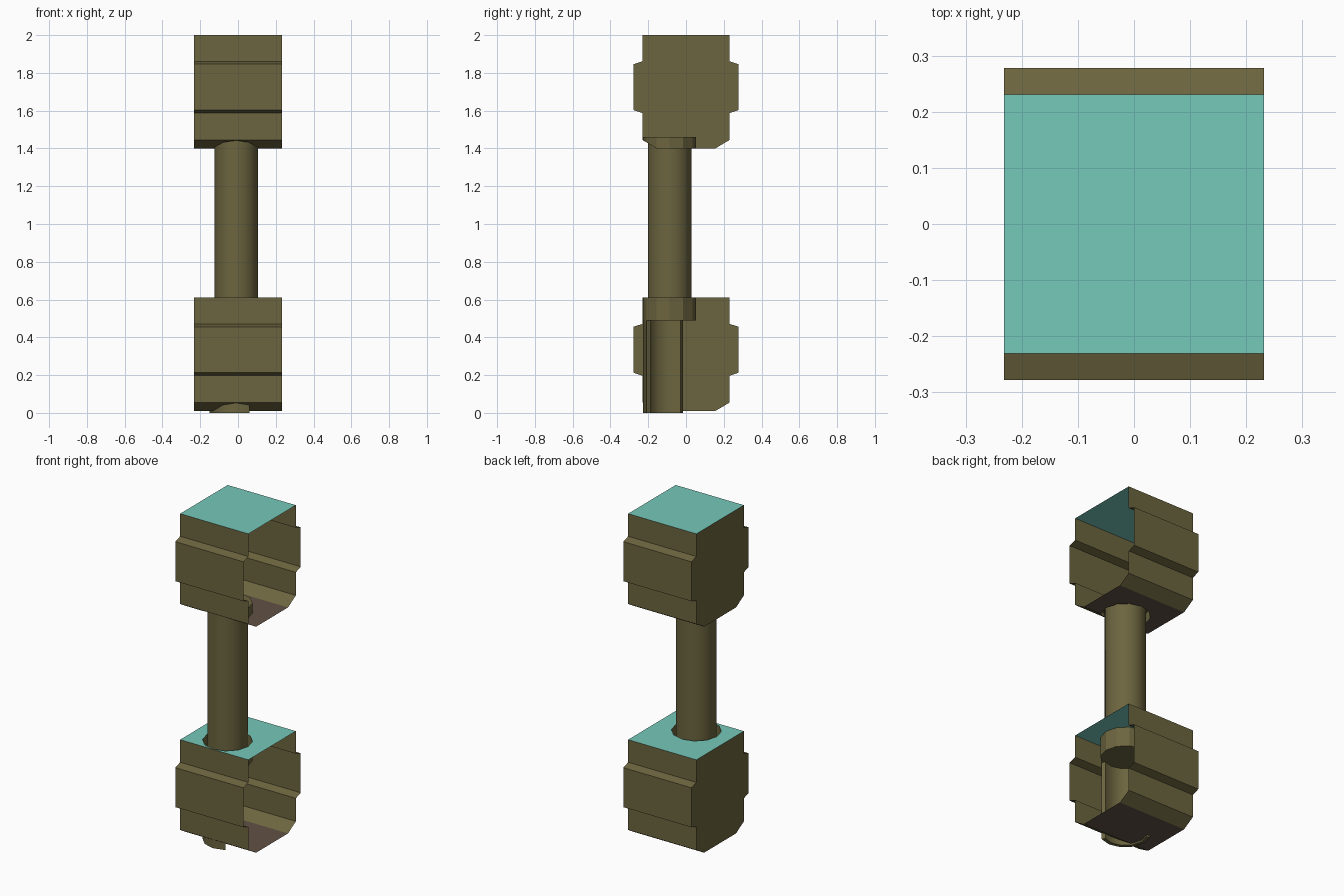
import bpy, bmesh
from math import cos, sin, radians, pi

if "Cube" in bpy.data.objects:
    bpy.data.objects.remove(bpy.data.objects["Cube"])

AXIS = (-0.01, -0.087)      # centre of the pipe
HALF_X = 0.232
BLOCK_H = 0.6


def material(name, col):
    m = bpy.data.materials.new(name)
    m.diffuse_color = (*col, 1)
    m.use_nodes = True
    m.node_tree.nodes["Principled BSDF"].inputs["Base Color"].default_value = m.diffuse_color
    return m


olive = material("olive", (0.15, 0.13, 0.05))
teal = material("teal", (0.18, 0.58, 0.49))
brown = material("brown", (0.12, 0.085, 0.06))


def add_object(name, bm, mats):
    me = bpy.data.meshes.new(name)
    bm.normal_update()
    bm.to_mesh(me)
    bm.free()
    ob = bpy.data.objects.new(name, me)
    bpy.context.collection.objects.link(ob)
    for m in mats:
        me.materials.append(m)
    return ob


def prism(profile, place_a, place_b):
    """Closed solid between two placed copies of a 2D profile."""
    bm = bmesh.new()
    a = [bm.verts.new(place_a(*p)) for p in profile]
    b = [bm.verts.new(place_b(*p)) for p in profile]
    n = len(profile)
    bm.faces.new(a)
    bm.faces.new(b[::-1])
    for i in range(n):
        j = (i + 1) % n
        bm.faces.new((a[i], b[i], b[j], a[j]))
    bmesh.ops.recalc_face_normals(bm, faces=bm.faces)
    return bm


def arc(r, start, end, steps):
    angs = [radians(start + (end - start) * i / steps) for i in range(steps + 1)]
    return [(AXIS[0] + r * cos(t), AXIS[1] + r * sin(t)) for t in angs]


def upright(name, profile, z0, z1, smooth=True):
    bm = prism(profile, lambda x, y: (x, y, z0), lambda x, y: (x, y, z1))
    ob = add_object(name, bm, [olive])
    if smooth:
        bpy.context.view_layer.objects.active = ob
        bpy.ops.object.select_all(action='DESELECT')
        ob.select_set(True)
        bpy.ops.object.shade_smooth_by_angle(angle=radians(40))
    return ob


def block(name, base, pocket):
    """Ribbed housing, open on +x, with a round pocket for the pipe."""
    half = [(0.155, 0), (0.231, 0.045), (0.231, 0.187), (0.278, 0.203),
            (0.278, 0.446), (0.231, 0.461), (0.231, BLOCK_H)]
    profile = half + [(-y, z) for y, z in reversed(half)]
    ob = add_object(name, prism(profile,
                                lambda y, z: (-HALF_X, y, base + z),
                                lambda y, z: (HALF_X, y, base + z)),
                    [olive, teal, brown])
    cutter = upright("cutter", arc(0.14, 0, 330, 11), *pocket, smooth=False)
    cutter.hide_render = True
    mod = ob.modifiers.new("pocket", 'BOOLEAN')
    mod.operation, mod.solver, mod.object = 'DIFFERENCE', 'EXACT', cutter
    bpy.context.view_layer.objects.active = ob
    bpy.ops.object.modifier_apply(modifier=mod.name)
    bpy.data.objects.remove(cutter)
    # open the side and colour the top and underside
    bm = bmesh.new()
    bm.from_mesh(ob.data)
    side = [f for f in bm.faces if all(v.co.x > HALF_X - 0.001 for v in f.verts)]
    bmesh.ops.delete(bm, geom=side, context='FACES')
    for f in bm.faces:
        z = [v.co.z - base for v in f.verts]
        f.material_index = (1 if min(z) > BLOCK_H - 0.001 else
                            2 if max(z) < 0.001 else 0)
    bm.to_mesh(ob.data)
    bm.free()
    return ob


# upper and lower housings
block("upper_block", 1.4, (1.2, 1.46))
block("lower_block", 0.01, (0.49, 0.8))

# connecting pipe between the two pockets
upright("pipe", arc(0.115, 0, 337.5, 15), 0.49, 1.46)

# partial sleeve hanging below the lower pocket
upright("sleeve", arc(0.14, -60, -210, 5) + arc(0.118, -210, -60, 5), 0.0, 0.49)
